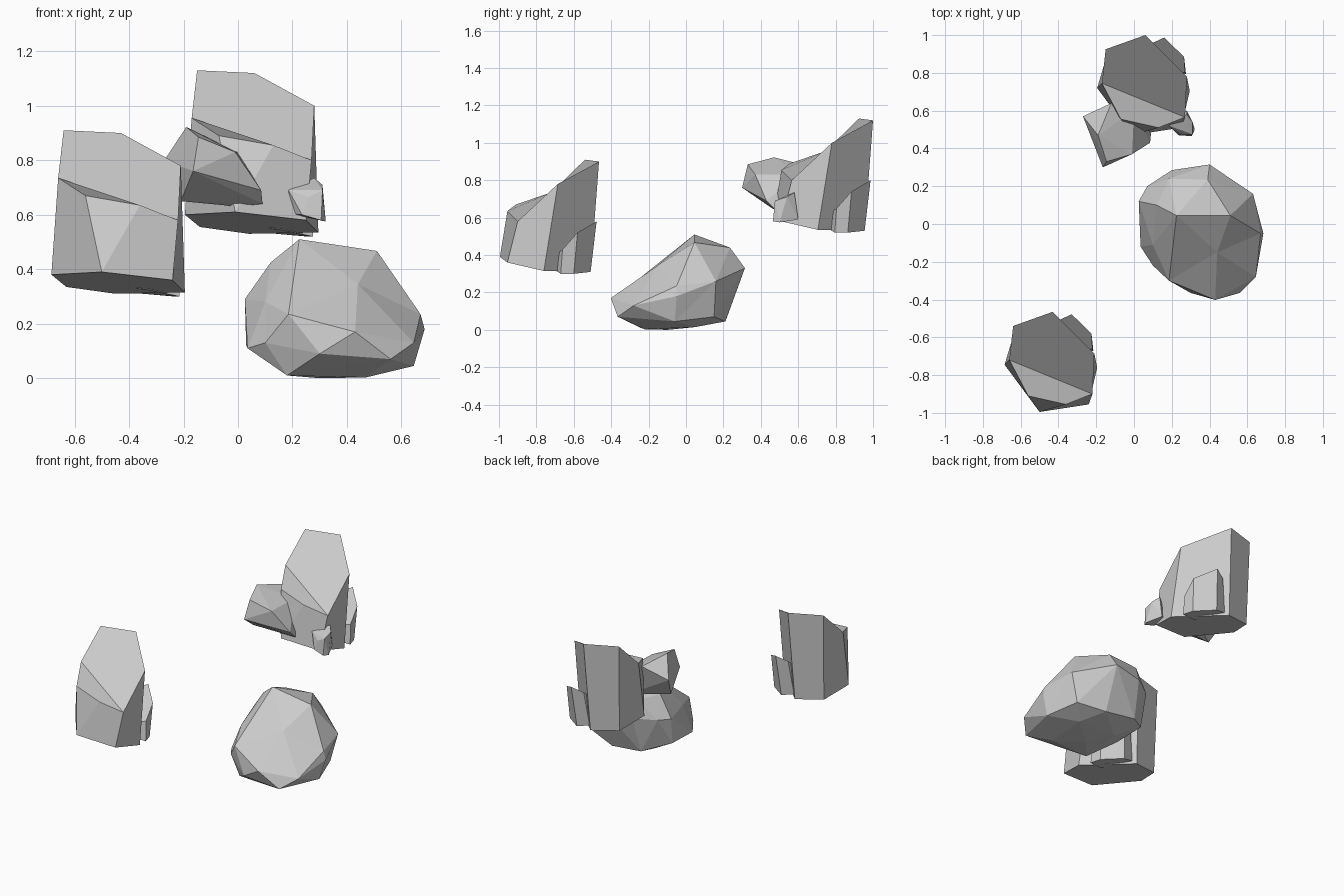
import bpy, bmesh


def make_object(name, bm):
    bmesh.ops.recalc_face_normals(bm, faces=bm.faces[:])
    mesh = bpy.data.meshes.new(name)
    bm.to_mesh(mesh)
    bm.free()
    obj = bpy.data.objects.new(name, mesh)
    bpy.context.collection.objects.link(obj)
    return obj


def hull(name, points, warp=None):
    # Faceted shell around corner points; warp allows a shallow dent on top
    bm = bmesh.new()
    home = {}
    for p in points:
        v = bm.verts.new(warp(*p) if warp else p)
        home[v] = p
    res = bmesh.ops.convex_hull(bm, input=bm.verts[:])
    for v in bm.verts:
        v.co = home[v]
    loose = [v for v in bm.verts if not v.link_faces]
    bmesh.ops.delete(bm, geom=loose, context='VERTS')
    return make_object(name, bm)


def shard(name, top, bottom, top_faces, sides, offset):
    # Tapered prism: top ring, bottom ring, broken top
    bm = bmesh.new()
    vs = [bm.verts.new([a + b for a, b in zip(p, offset)]) for p in top + bottom]
    n = len(top)
    for f in top_faces + sides + [tuple(range(n, len(vs)))]:
        bm.faces.new([vs[i] for i in f])
    return make_object(name, bm)


# Large shard profile, shared by both standing rocks
main_top = [(-.64, -.54, .91), (-.43, -.465, .90), (-.21, -.685, .78),
            (-.22, -.90, .58), (-.36, -.955, .635), (-.56, -.91, .67),
            (-.66, -.72, .735)]
main_bottom = [(-.63, -.56, .335), (-.45, -.51, .31), (-.195, -.76, .315),
               (-.24, -.955, .36), (-.50, -.995, .39), (-.685, -.745, .38)]
main_top_faces = [(0, 1, 2, 3, 6), (6, 3, 4, 5)]
main_sides = [(0, 1, 8, 7), (1, 2, 9, 8), (2, 3, 10, 9), (3, 4, 11, 10),
              (4, 5, 11), (5, 6, 12, 11), (6, 0, 7, 12)]

# Small shard leaning on the back right side
side_top = [(-.40, -.51, .55), (-.33, -.478, .58), (-.225, -.58, .52),
            (-.22, -.66, .43), (-.35, -.70, .40), (-.45, -.62, .46)]
side_bottom = [(-.43, -.53, .33), (-.35, -.51, .31), (-.235, -.60, .30),
               (-.215, -.67, .30), (-.33, -.71, .325), (-.455, -.65, .34)]
side_faces = [(i, (i + 1) % 6, (i + 1) % 6 + 6, i + 6) for i in range(6)]

for label, off in (("left", (0, 0, 0)), ("back", (.49, 1.465, .22))):
    shard(label + "_large_shard", main_top, main_bottom, main_top_faces, main_sides, off)
    shard(label + "_side_shard", side_top, side_bottom, [tuple(range(6))], side_faces, off)

# Shards in front of the back rock
hull("back_leaning_shard", [
    (-.165, .30, .76), (-.145, .33, .885), (-.01, .37, .83), (-.01, .38, .78),
    (.085, .43, .69), (.09, .48, .64), (-.27, .57, .80), (-.19, .47, .922),
    (-.12, .64, .88), (0, .60, .83), (-.21, .46, .65), (0, .50, .63), (0, .60, .65)])
hull("back_tiny_shard", [
    (.28, .58, .735), (.31, .54, .71), (.26, .475, .665), (.31, .475, .69),
    (.185, .52, .69), (.322, .50, .575), (.305, .465, .58), (.235, .47, .60),
    (.185, .55, .605), (.28, .60, .59)])


def dent(x, y, z):
    d = min(abs(y + .17), .25)
    return (x, y, z * (1 - 3.5 * d * d))


# Rounded boulder
hull("boulder", [
    (.225, .045, .51), (.51, .045, .467), (.39, .235, .44), (.185, .24, .42),
    (.12, .10, .425), (.07, .20, .30), (.40, .315, .33), (.20, .285, .31),
    (.44, -.15, .345), (.10, -.11, .28), (.185, -.30, .235), (.43, -.402, .17),
    (.025, .12, .29), (.03, .10, .12), (.035, -.12, .11), (.10, -.22, .13),
    (.30, -.365, .09), (.56, -.365, .07), (.645, -.28, .13), (.685, -.05, .18),
    (.67, -.05, .235), (.63, .16, .26), (.645, -.06, .045), (.58, .15, .07),
    (.18, -.24, .01), (.47, -.22, .003), (.30, -.10, 0), (.48, .05, .015),
    (.20, .05, .02), (.40, .21, .045), (.18, .22, .07)], dent)
